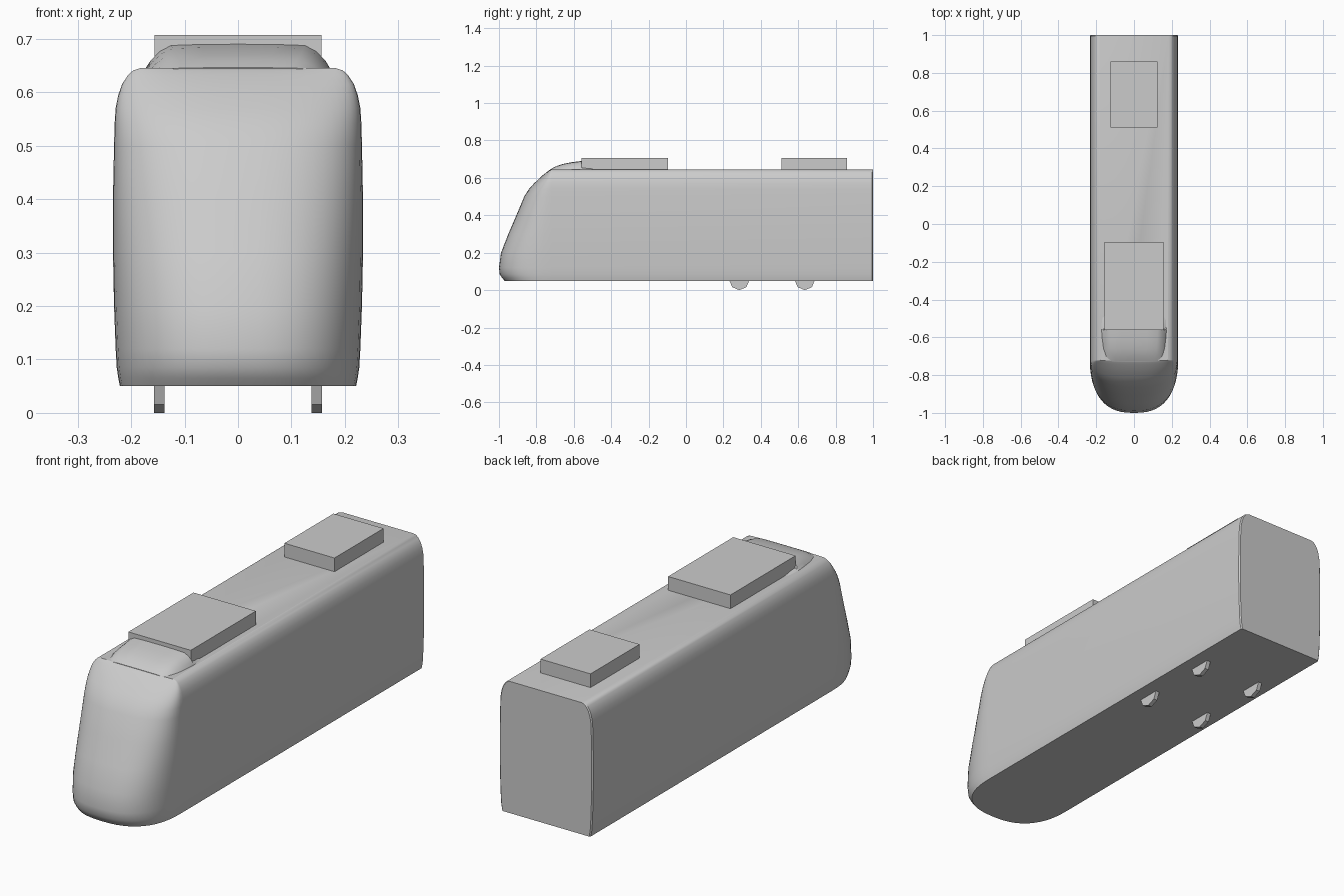
import bpy, bmesh
from math import sin, cos, pi, radians

cube = bpy.data.objects.get("Cube")
if cube:
    bpy.data.objects.remove(cube, do_unlink=True)

grey = bpy.data.materials.new("light_grey")
grey.use_nodes = True
grey.diffuse_color = (0.6, 0.6, 0.6, 1)
grey.node_tree.nodes["Principled BSDF"].inputs["Base Color"].default_value = (0.6, 0.6, 0.6, 1)


def finish(name, bm, smooth=True):
    bmesh.ops.recalc_face_normals(bm, faces=bm.faces)
    mesh = bpy.data.meshes.new(name)
    bm.to_mesh(mesh)
    bm.free()
    mesh.materials.append(grey)
    obj = bpy.data.objects.new(name, mesh)
    bpy.context.collection.objects.link(obj)
    if smooth:
        bpy.ops.object.select_all(action='DESELECT')
        obj.select_set(True)
        bpy.context.view_layer.objects.active = obj
        bpy.ops.object.shade_smooth_by_angle(angle=radians(32))
    return obj


def loft(name, rings):
    bm = bmesh.new()
    loops = [[bm.verts.new(p) for p in ring] for ring in rings]
    for a, b in zip(loops, loops[1:]):
        for i in range(len(a)):
            j = (i + 1) % len(a)
            bm.faces.new((a[i], a[j], b[j], b[i]))
    bm.faces.new(loops[0])
    bm.faces.new(loops[-1])
    return finish(name, bm)


def box(name, x, y0, y1, z0, z1):
    bm = bmesh.new()
    bmesh.ops.create_cube(bm, size=1)
    for v in bm.verts:
        v.co = (v.co.x * 2 * x, (y0 + y1) / 2 + v.co.y * (y1 - y0),
                (z0 + z1) / 2 + v.co.z * (z1 - z0))
    return finish(name, bm, False)


# Body: horizontal outlines with a rounded nose (height, half width, nose tip y)
NOSE_START = -0.72
levels = [
    (0.05, 0.221, -0.97), (0.065, 0.224, -0.983), (0.085, 0.227, -0.996),
    (0.12, 0.229, -1.0), (0.2, 0.232, -0.989), (0.3, 0.234, -0.95),
    (0.4, 0.234, -0.907), (0.5, 0.232, -0.865), (0.54, 0.231, -0.84),
    (0.57, 0.229, -0.813), (0.595, 0.224, -0.787), (0.615, 0.217, -0.765),
    (0.632, 0.206, -0.743), (0.641, 0.196, -0.731), (0.645, 0.183, -0.724),
]


def outline(z, w, tip, steps=28):
    ring = []
    for i in range(steps + 1):
        t = pi * i / steps
        c, s = cos(t), max(sin(t), 0)
        x = w * abs(c) ** 0.8 * (1 if c > 0 else -1)
        ring.append((x, NOSE_START + (tip - NOSE_START) * s ** 0.8, z))
    e = 0.005
    return ring + [(-w, 1 - e, z), (-w + e, 1, z), (w - e, 1, z), (w, 1 - e, z)]


loft("body", [outline(*level) for level in levels])

# Roof fairing: cross-sections from front to back (y, half width, top height)
sections = [
    (-0.725, 0.135, 0.646), (-0.70, 0.152, 0.660), (-0.66, 0.164, 0.674),
    (-0.61, 0.170, 0.684), (-0.56, 0.174, 0.690), (-0.555, 0.175, 0.664),
    (-0.51, 0.175, 0.657), (-0.48, 0.168, 0.646),
]
rings = []
for y, w, top in sections:
    half = [(w, 0), (w * 0.94, 0.36), (w * 0.84, 0.72), (w * 0.72, 0.95), (w * 0.4, 0.99)]
    profile = half + [(0, 1)] + [(-x, k) for x, k in reversed(half)]
    rings.append([(x, y, 0.642 + (top - 0.642) * k) for x, k in profile])
loft("roof_fairing", rings)

# Roof equipment
box("front_roof_unit", 0.156, -0.56, -0.095, 0.644, 0.707)
box("rear_roof_unit", 0.125, 0.51, 0.86, 0.644, 0.707)

# Wheels
R = 0.054
for side, sx in (("left", 1), ("right", -1)):
    for place, y in (("front", 0.285), ("rear", 0.635)):
        bm = bmesh.new()
        ends = []
        for x in (0.138, 0.157):
            ends.append([bm.verts.new((sx * x, y + R * sin(k * pi / 4), R - R * cos(k * pi / 4)))
                         for k in range(8)])
            bm.faces.new(ends[-1])
        for k in range(8):
            j = (k + 1) % 8
            bm.faces.new((ends[0][k], ends[0][j], ends[1][j], ends[1][k]))
        finish(f"{side}_{place}_wheel", bm, False)
